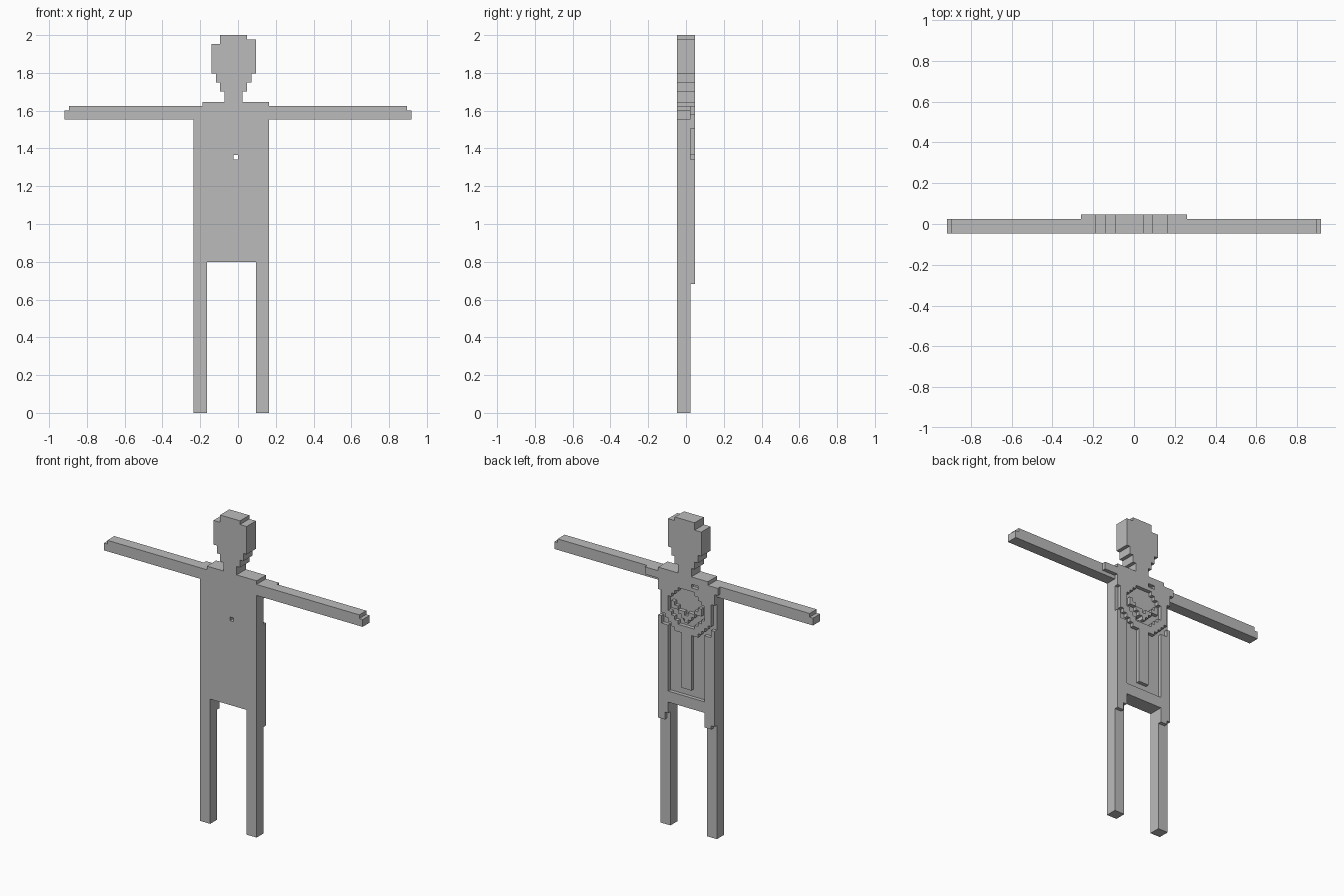
import bpy, bmesh, math

if "Cube" in bpy.data.objects:
    bpy.data.objects.remove(bpy.data.objects["Cube"])

U = 2 / 85                       # block size
X0, Y0 = -39 * U, -2 * U
Z_SHIFT = {72: 0.3, 74: 0.3, 76: 0.4}   # slightly uneven head steps

grey = bpy.data.materials.new("grey")
grey.diffuse_color = (0.5, 0.5, 0.5, 1)
grey.use_nodes = True
grey.node_tree.nodes["Principled BSDF"].inputs["Base Color"].default_value = grey.diffuse_color

parts, solid = {}, set()


def fill(name, xs, ys, zs, rule=None):
    """Add a box of blocks to a part, optionally limited by a rule on x, z."""
    cells = parts.setdefault(name, set())
    for i in range(*xs):
        for j in range(*ys):
            for k in range(*zs):
                if (i, j, k) not in solid and (rule is None or rule(i, k)):
                    cells.add((i, j, k))
                    solid.add((i, j, k))


def point(i, j, k):
    return (X0 + i * U, Y0 + j * U, (k + Z_SHIFT.get(k, 0)) * U)


def build(name, cells):
    """Make only the outer skin of the blocks, merged into large flat faces."""
    bm = bmesh.new()
    verts = {}

    def vert(p):
        if p not in verts:
            verts[p] = bm.verts.new(point(*p))
        return verts[p]

    for c in sorted(cells):
        for axis in range(3):
            for side in (0, 1):
                n = list(c)
                n[axis] += 2 * side - 1
                if tuple(n) in solid:
                    continue
                a, b = (axis + 1) % 3, (axis + 2) % 3
                loop = []
                for da, db in ((0, 0), (1, 0), (1, 1), (0, 1)):
                    p = list(c)
                    p[axis] += side
                    p[a] += da
                    p[b] += db
                    loop.append(vert(tuple(p)))
                bm.faces.new(loop if side else loop[::-1])
    bmesh.ops.dissolve_limit(bm, angle_limit=math.radians(1),
                             verts=bm.verts[:], edges=bm.edges[:])
    bmesh.ops.triangulate(bm, faces=[f for f in bm.faces if len(f.verts) > 4])
    mesh = bpy.data.meshes.new(name)
    bm.to_mesh(mesh)
    bm.free()
    mesh.materials.append(grey)
    bpy.context.collection.objects.link(bpy.data.objects.new(name, mesh))


BODY, BACK, ALL = (0, 3), (3, 4), (0, 4)

# Head: stepped jaw and neck, with clipped top corners
for x1, x2, z1, z2 in ((36, 40, 70, 72), (35, 41, 72, 74), (34, 42, 74, 76),
                       (33, 43, 76, 83), (35, 43, 83, 84), (35, 41, 84, 85)):
    fill("head", (x1, x2), ALL, (z1, z2))

# Torso with a small hole right through it
fill("torso", (29, 46), BODY, (34, 69), lambda i, k: (i, k) != (38, 57))
fill("shoulders", (31, 46), ALL, (69, 70))

# Arms with notched tips
for name, x1, x2, tip in (("left_arm", 0, 29, 0), ("right_arm", 46, 78, 77)):
    fill(name, (x1, x2), BODY, (66, 69),
         lambda i, k: not (i == tip and k == 68))

# Legs
fill("left_leg", (29, 32), BODY, (0, 34))
fill("right_leg", (43, 46), BODY, (0, 34))


def chest_rule(i, k):
    """Upper back panel: solid yoke, eight-sided ring and an inner stair."""
    dx, dz = abs(i + 0.5 - 37.5), abs(k + 0.5 - 61)
    r = max(dx, dz * 1.15, (dx + dz) * 0.78)
    if (i, k) == (38, 57) or (k == 67 and 34 <= i < 36):
        return False
    if r < 5.6:
        return 0 <= (k + 0.5 - 57.5) - dx * 0.7 < 1.5 and dx < 5
    return r < 7.5 or k >= 64


# Raised panels on the back
fill("back_chest", (29, 46), BACK, (54, 69), chest_rule)
fill("back_flap", (46, 50), BACK, (67, 69))
fill("back_flap", (28, 29), BACK, (67, 69))
fill("back_spine", (36, 39), BACK, (39, 54))
fill("back_hem", (29, 46), BACK, (34, 37))
fill("back_strip", (29, 32), BACK, (37, 55))
fill("back_strip", (43, 46), BACK, (37, 55))
fill("back_strip", (45, 46), BACK, (55, 57))
fill("back_strip", (29, 30), BACK, (55, 57))

# Short stepped tails behind the legs
fill("back_tail", (29, 32), BACK, (30, 34), lambda i, k: k > 30 or i > 29)
fill("back_tail", (43, 46), BACK, (29, 34), lambda i, k: k > 30 or i > 43)

for part_name, part_cells in parts.items():
    build(part_name, part_cells)
